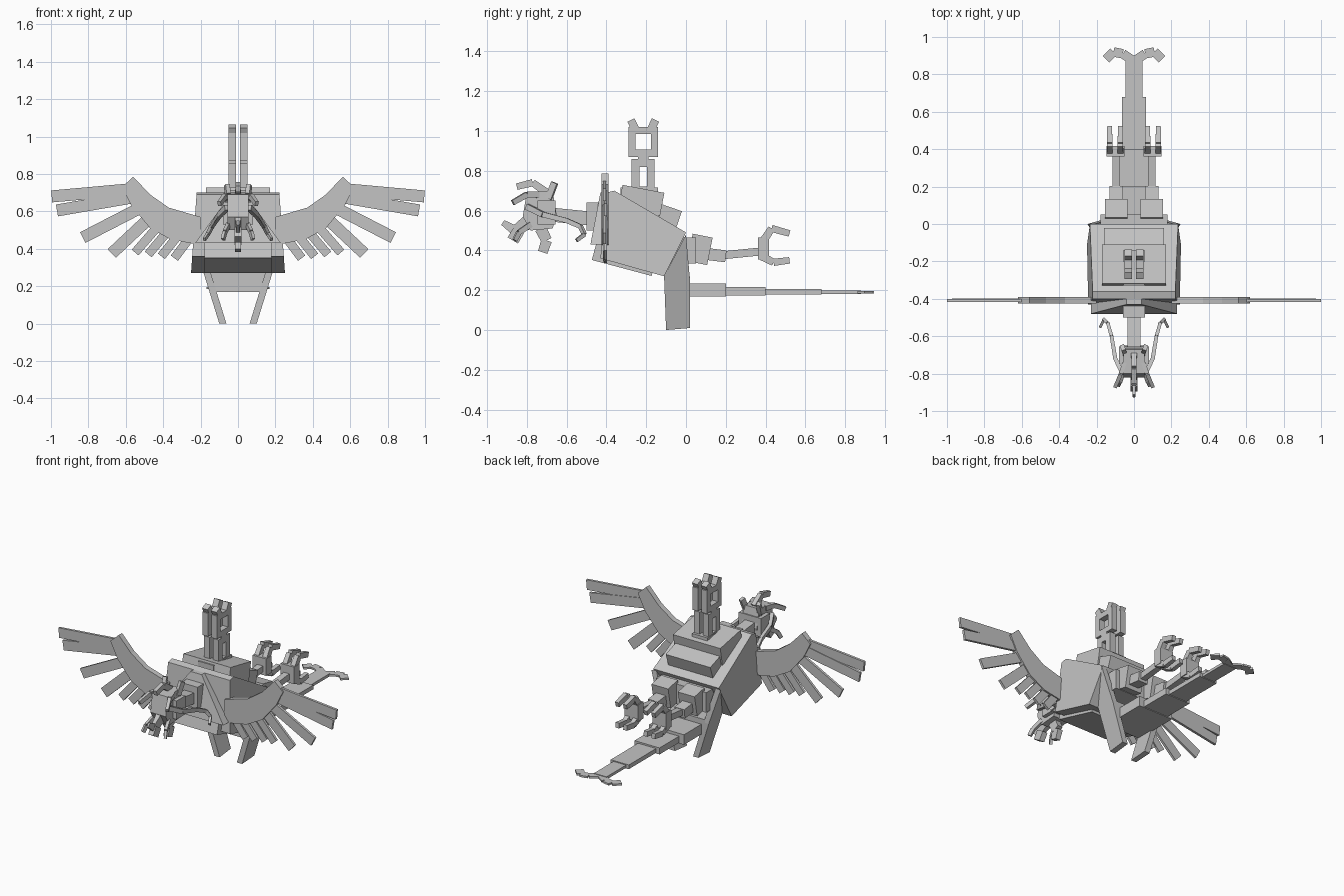
import bpy
import bmesh
from mathutils import Vector

default_cube = bpy.data.objects.get("Cube")
if default_cube:
    bpy.data.objects.remove(default_cube, do_unlink=True)

stone = bpy.data.materials.new("stone grey")
stone.use_nodes = True
stone.diffuse_color = (.55, .55, .55, 1)
stone.node_tree.nodes["Principled BSDF"].inputs["Base Color"].default_value = stone.diffuse_color


# Every solid is a pair of matching rings; a part joins several solids.
def part(name, solids, mirrored=False):
    bm = bmesh.new()
    for first_ring, second_ring in solids:
        first = [bm.verts.new(point) for point in first_ring]
        second = [bm.verts.new(point) for point in second_ring]
        bm.faces.new(first)
        bm.faces.new(reversed(second))
        for i in range(len(first)):
            bm.faces.new((first[i - 1], second[i - 1], second[i], first[i]))
    bmesh.ops.recalc_face_normals(bm, faces=bm.faces[:])
    mesh = bpy.data.meshes.new(name)
    bm.to_mesh(mesh)
    bm.free()
    mesh.materials.append(stone)
    obj = bpy.data.objects.new(name, mesh)
    bpy.context.collection.objects.link(obj)
    if mirrored:
        mirror = obj.modifiers.new("Mirror", 'MIRROR')
        mirror.use_mirror_merge = False


def slab(profile, inner, outer, lean=0):
    """Side profile (y, z) extruded across x, leaning outward with height."""
    return ([(inner + lean * z, y, z) for y, z in profile],
            [(outer + lean * z, y, z) for y, z in profile])


def centred_slab(profile, half_width):
    return slab(profile, -half_width, half_width)


def block(centre, half_width, half_depth, half_height):
    x, y, z = centre
    corners = [(y + half_depth * a, z + half_height * b)
               for a, b in ((-1, -1), (1, -1), (1, 1), (-1, 1))]
    return slab(corners, x - half_width, x + half_width)


def bar(start, end, half_width, half_height, taper=1):
    start, end = Vector(start), Vector(end)
    along = (end - start).normalized()
    side = along.cross(Vector((0, 0, 1))).normalized()
    up = side.cross(along)

    def ring(centre, scale):
        across, rise = side * half_width * scale, up * half_height * scale
        return [centre - across - rise, centre + across - rise,
                centre + across + rise, centre - across + rise]
    return ring(start, 1), ring(end, taper)


def chain(points, half_width, half_height, taper=.9):
    """Bars joined end to end, each thinner than the one before."""
    return [bar(start, end, half_width * taper ** i, half_height * taper ** i, taper)
            for i, (start, end) in enumerate(zip(points, points[1:]))]


def window(centre, half_width, half_depth, half_height, border):
    """Upright rectangular frame around an opening."""
    x, y, z = centre
    bars = []
    for sign in (-1, 1):
        bars.append(block((x, y + sign * (half_depth - border), z),
                          half_width, border, half_height))
        bars.append(block((x, y, z + sign * (half_height - border)),
                          half_width, half_depth - border * 2, border))
    return bars


# Body shell, flaring towards the underside
shell = [(-.4, .69), (-.36, .7), (0, .49), (-.11, .27), (-.43, .36)]


def flare(z):
    return .27 - .07 * z


part("body", [([(-flare(z), y, z) for y, z in shell],
               [(flare(z), y, z) for y, z in shell])])

# Overlapping back plates, tilted down to the rear
part("back_plates", [
    bar((0, -.33, .67), (0, -.12, .63), .17, .06),
    bar((0, -.3, .63), (0, -.04, .54), .16, .06),
])


# Chest wedge, narrow at the top and wide at the bottom, above a keel
def chest_ring(half_width, front, back, z):
    return [(-half_width, front, z), (half_width, front, z),
            (half_width, back, z), (-half_width, back, z)]


part("chest", [
    (chest_ring(.04, -.43, -.36, .69), chest_ring(.23, -.48, -.38, .43)),
    bar((0, -.46, .4), (0, -.16, .32), .18, .05),
])

# Neck
neck_collar = block((0, -.46, .57), .06, .04, .07)
part("neck", [neck_collar, bar((0, -.68, .58), (0, -.48, .56), .035, .035)])

# Head, beak and jaw
skull = [(-.8, .69), (-.67, .7), (-.65, .58), (-.67, .51), (-.78, .5), (-.82, .57)]
part("head", [centred_slab(skull, .055), block((0, -.7, .59), .08, .045, .06)])
part("beak", chain([(0, -.78, .55), (0, -.86, .5), (0, -.92, .54)], .018, .04, taper=.6)
     + [bar((0, -.84, .5), (0, -.87, .45), .018, .03)])
part("jaw", chain([(0, -.73, .51), (0, -.7, .45), (0, -.72, .39)], .02, .03))

# Crest and paired horns
part("crest", chain([(0, -.7, .69), (0, -.77, .74), (0, -.85, .72)], .015, .02))
part("horns", chain([(.05, -.74, .68), (.07, -.8, .68), (.1, -.87, .64)], .012, .016)
     + chain([(.05, -.78, .53), (.07, -.84, .49), (.08, -.86, .45)], .01, .014)
     + [bar((.05, -.69, .66), (.06, -.66, .74), .012, .016)], mirrored=True)

# Curling whiskers
whisker_path = [(.06, -.8, .62), (.1, -.72, .58), (.12, -.6, .55),
                (.14, -.53, .52), (.16, -.51, .48), (.18, -.55, .45)]
part("whiskers", chain(whisker_path, .012, .015), mirrored=True)

# Tail steps, each narrower and thinner than the last
tail_cuts = [-.1, .02, .2, .4, .68, .88]
tail_widths = [.15, .125, .09, .065, .045]
tail = []
for i, half_width in enumerate(tail_widths):
    z = .19 + .03 * .4 ** i
    tail.append(bar((0, tail_cuts[i], z), (0, tail_cuts[i + 1], z),
                    half_width, .05 * .65 ** i))
part("tail", tail)

# Forked tail tip
fork_path = [(0, .87, .19), (.06, .91, .19), (.11, .92, .19), (.15, .88, .19)]
part("tail_fork", chain(fork_path, .025, .006, taper=1), mirrored=True)

# Slanted standing legs
leg_profile = [(-.11, .27), (0, .48), (.02, .25), (.02, .01), (-.1, 0)]
part("standing_legs", [slab(leg_profile, .062, .1, lean=.31)], mirrored=True)

# Hips and trailing hind legs
part("hip_bar", [block((0, -.02, .4), .18, .07, .065)])
part("hind_legs", [
    bar((.095, .02, .415), (.095, .12, .395), .06, .07),
    bar((.095, .08, .385), (.095, .2, .37), .035, .03),
    bar((.095, .18, .375), (.095, .38, .395), .02, .02),
    block((.1, .39, .41), .048, .028, .055),
], mirrored=True)

# Four claws on each foot
claws = []
for x in (.073, .13):
    claws += chain([(x, .39, .45), (x, .43, .51), (x, .52, .485)], .016, .02)
    claws += chain([(x, .38, .37), (x, .44, .34), (x, .52, .35)], .016, .02)
part("claws", claws, mirrored=True)

# Wing arms
wing_back, wing_front = -.39, -.425
arm = [(.2, .57), (.37, .62), (.47, .69), (.56, .785),
       (.62, .73), (.57, .63), (.47, .51), (.36, .45), (.2, .42)]
part("wing_arms", [([(x, wing_front, z) for x, z in arm],
                    [(x, wing_back, z) for x, z in arm])], mirrored=True)

# Feathers fan out from roots spread evenly along the arm
tips = [(.996, .68), (.968, .605), (.83, .46), (.675, .375)]
tips += [(.55 - .07 * i, .38 - .01 * i) for i in range(4)]
first_root, last_root = Vector((.55, .72)), Vector((.25, .47))
feathers = []
for i, (tip_x, tip_z) in enumerate(tips):
    root = first_root.lerp(last_root, i / (len(tips) - 1))
    y = wing_front + (.02 if i % 2 else .016)
    half_height = .032 if i < 4 else .024
    feathers.append(bar((root.x, y, root.y), (tip_x, y, tip_z), .008, half_height))
part("wing_feathers", feathers, mirrored=True)

# Pierced twin tower on the back, topped by splayed prongs
tower_x, tower_y, column = .032, -.215, .02
tower = window((tower_x, tower_y, .77), column, .058, .088, .02)
tower += window((tower_x, tower_y, .945), column, .075, .075, .018)
tower.append(block((tower_x, tower_y, .865), column, .027, .015))
for sign in (-1, 1):
    tower.append(bar((tower_x, tower_y + sign * .035, 1),
                     (tower_x, tower_y + sign * .062, 1.055), column, .02))
part("tower", tower, mirrored=True)
part("tower_base", [block((0, -.235, .69), .055, .095, .025)])
